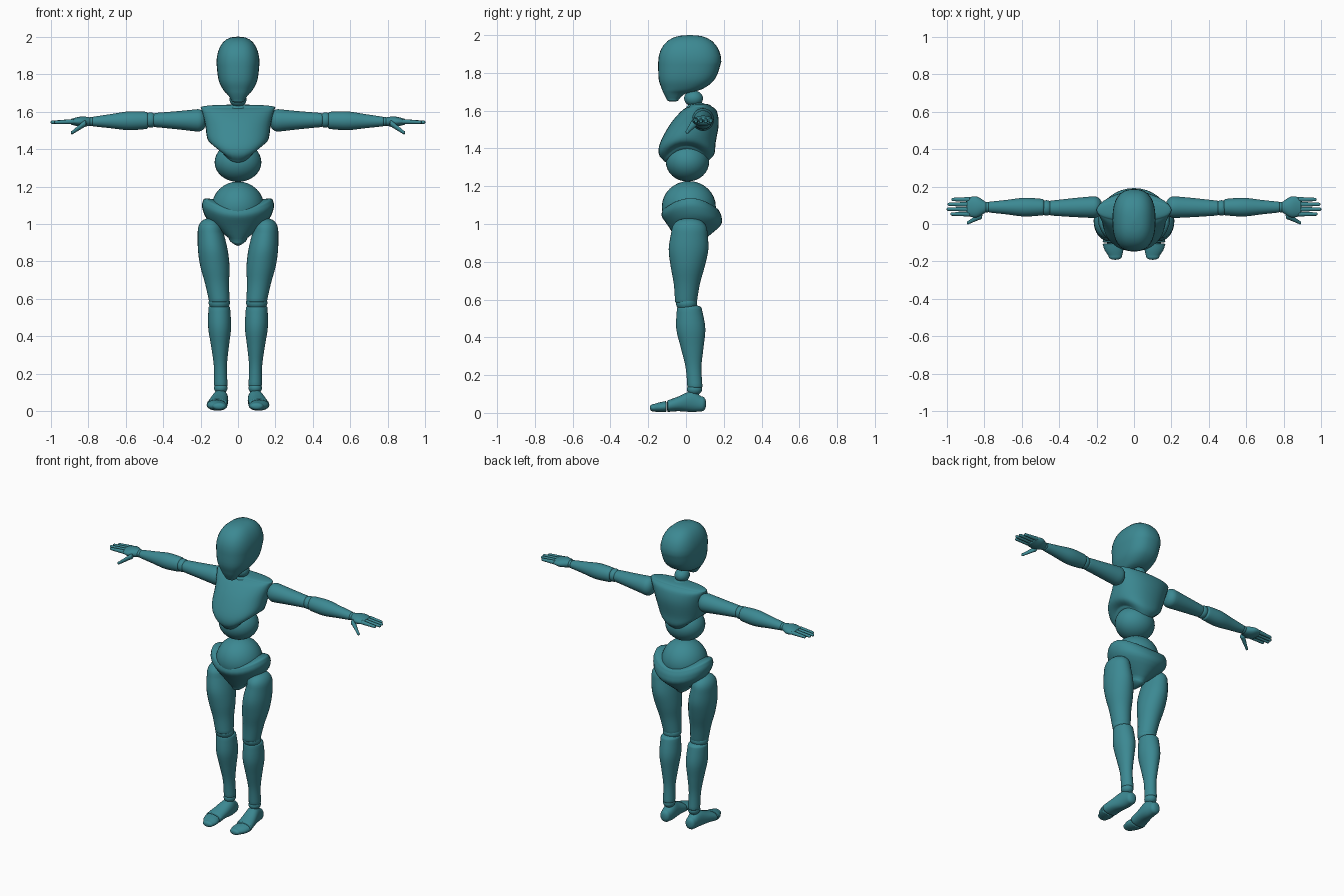
import bpy
import bmesh
from math import cos, sin, pi, copysign
from mathutils import Vector, Matrix

default_cube = bpy.data.objects.get("Cube")
if default_cube:
    bpy.data.objects.remove(default_cube, do_unlink=True)

# One colour for the whole figure
COLOUR = (0.045, 0.25, 0.29, 1)
teal = bpy.data.materials.new("teal")
teal.use_nodes = True
teal.diffuse_color = COLOUR
teal.node_tree.nodes["Principled BSDF"].inputs["Base Color"].default_value = COLOUR

SEGMENTS = 32
STEPS = 4
DOME_STEPS = 7


def finish(name, bm):
    """Turn a bmesh into a smooth shaded object."""
    bmesh.ops.recalc_face_normals(bm, faces=bm.faces[:])
    for face in bm.faces:
        face.smooth = True
    mesh = bpy.data.meshes.new(name)
    bm.to_mesh(mesh)
    bm.free()
    mesh.materials.append(teal)
    obj = bpy.data.objects.new(name, mesh)
    bpy.context.collection.objects.link(obj)


def ball(name, centre, radii, side=1):
    """An ellipsoid joint."""
    bm = bmesh.new()
    bmesh.ops.create_uvsphere(bm, u_segments=SEGMENTS, v_segments=SEGMENTS // 2, radius=1)
    place = Matrix.Translation((centre[0] * side, centre[1], centre[2]))
    bm.transform(place @ Matrix.Diagonal((*radii, 1)))
    finish(name, bm)


def interpolate(rows):
    """Smooth spline through the cross-section rows."""
    points = [Vector(row) for row in rows]
    last = len(points) - 1
    result = []
    for i in range(last):
        b, c = points[i], points[i + 1]
        tangent_b = (c - points[max(i - 1, 0)]) / 2
        tangent_c = (points[min(i + 2, last)] - b) / 2
        for k in range(STEPS):
            t = k / STEPS
            u = 1 - t
            result.append(b + (c - b) * (t * t * (u + u + 1))
                          + tangent_b * (t * u * u) - tangent_c * (t * t * u))
    return result + [points[last]]


def dome(row, height):
    """Rows that round off an end of a loft."""
    rings = []
    for k in range(1, DOME_STEPS + 1):
        angle = pi / 2 * k / (DOME_STEPS + 0.1)
        ring = row.copy()
        ring[0] += height * sin(angle)
        for j in (3, 4, 5):
            ring[j] *= cos(angle) ** 0.75
        rings.append(ring)
    return rings


def loft(name, axis, rows, caps, power=2, side=1):
    """Rows hold position, two centres, two radii and a raised flank."""
    rows = interpolate(rows)
    direction = copysign(1, rows[-1][0] - rows[0][0])
    rows = (dome(rows[0], -direction * caps[0])[::-1] + rows
            + dome(rows[-1], direction * caps[1]))
    bm = bmesh.new()
    rings = []
    for p, u, v, ru, rv, lift in rows:
        ring = []
        for k in range(SEGMENTS):
            angle = 2 * pi * k / SEGMENTS
            c, s = cos(angle), sin(angle)
            a = u + ru * copysign(abs(c) ** (2 / power), c)
            b = v + rv * copysign(abs(s) ** (2 / power), s)
            along = p + lift * c * c
            x, y, z = {"x": (along, a, b), "y": (a, along, b), "z": (a, b, along)}[axis]
            ring.append(bm.verts.new((x * side, y, z)))
        rings.append(ring)
    for lower, upper in zip(rings, rings[1:]):
        for k in range(SEGMENTS):
            n = (k + 1) % SEGMENTS
            bm.faces.new((lower[k], lower[n], upper[n], upper[k]))
    bm.faces.new(rings[0])
    bm.faces.new(rings[-1])
    finish(name, bm)


def body(name, rows, caps, power=2):
    """A central part: rows hold height, depth centre, half width, half depth, raised flank."""
    loft(name, "z", [(z, 0, y, rx, ry, lift) for z, y, rx, ry, lift in rows], caps, power)


def limb(name, axis, start, end, widths, depths, caps, side):
    """A part along a straight bone with evenly spaced cross-sections."""
    start, end = Vector(start), Vector(end)
    along = "xyz".index(axis)
    across = [i for i in range(3) if i != along]
    rows = []
    for i, (width, depth) in enumerate(zip(widths, depths)):
        centre = start.lerp(end, i / (len(widths) - 1))
        rows.append((centre[along], *(centre[j] for j in across), width, depth, 0))
    loft(name, axis, rows, caps, side=side)


def build_arm(label, side):
    """Upper arm, forearm and hand joined by balls."""
    limb(label + "_upper_arm", "x", (.215, .09, 1.553), (.44, .085, 1.555),
         (.058, .05, .04), (.06, .048, .038), (.045, .02), side)
    ball(label + "_elbow", (.467, .086, 1.555), (.036, .041, .041), side)
    limb(label + "_forearm", "x", (.49, .09, 1.553), (.77, .09, 1.547),
         (.044, .05, .039, .029), (.046, .05, .038, .026), (.015, .012), side)
    ball(label + "_wrist", (.784, .09, 1.547), (.022, .028, .024), side)
    limb(label + "_palm", "x", (.795, .09, 1.547), (.885, .092, 1.546),
         (.03, .056, .05), (.024, .027, .017), (.01, .008), side)
    limb(label + "_thumb", "x", (.82, .045, 1.535), (.885, .007, 1.488),
         (.02, .014, .009), (.018, .014, .01), (.01, .007), side)
    fingers = {"index": .97, "middle": .99, "ring": .985, "little": .965}
    for i, (finger, reach) in enumerate(fingers.items()):
        y = .053 + .026 * i
        radii = (.013, .011, .009)
        limb(f"{label}_{finger}_finger", "x", (.88, y, 1.547), (reach, y, 1.543),
             radii, radii, (.005, .01), side)


def build_leg(label, side):
    """Thigh, shin and two-piece foot joined by balls."""
    limb(label + "_thigh", "z", (.1, 0, .59), (.147, .018, .96),
         (.055, .064, .078, .079, .068), (.058, .069, .09, .105, .095), (.015, .07), side)
    ball(label + "_knee", (.1, .003, .58), (.057, .056, .045), side)
    limb(label + "_shin", "z", (.092, .047, .14), (.1, .018, .55),
         (.036, .035, .047, .061, .058), (.04, .042, .06, .077, .066), (.012, .022), side)
    ball(label + "_ankle", (.092, .045, .125), (.036, .04, .032), side)
    loft(label + "_foot", "y", [
        (.08, .093, .048, .034, .04, 0), (.03, .094, .06, .042, .055, 0),
        (-.04, .105, .048, .05, .039, 0), (-.095, .112, .036, .055, .031, 0)],
        (.026, .006), 2.2, side)
    limb(label + "_toes", "y", (.114, -.108, .033), (.1, -.17, .027),
         (.053, .05, .036), (.029, .026, .02), (.006, .021), side)


# Head with a narrow chin at the front and flattened sides
body("head", [
    (1.66, -.07, .035, .032, 0), (1.69, -.06, .055, .058, 0),
    (1.715, -.02, .078, .108, 0), (1.77, .005, .104, .15, 0),
    (1.86, .02, .115, .167, 0)], (.012, .14), 2.5)

# Neck
ball("neck_ball", (0, .04, 1.665), (.045, .05, .042))
ball("neck_base", (0, .06, 1.61), (.06, .06, .035))

# Torso: rib cage shell arched over a round abdomen
body("chest", [
    (1.335, 0, .105, .118, .08), (1.37, .003, .145, .147, .06),
    (1.43, .01, .165, .147, .03), (1.53, .045, .175, .128, 0),
    (1.6, .07, .192, .092, 0), (1.622, .075, .2, .06, 0)], (.015, .015), 2.2)
ball("abdomen", (0, .008, 1.33), (.125, .115, .105))

# Pelvis: hip shell that wraps a round belly
ball("belly", (0, .015, 1.09), (.14, .143, .137))
body("pelvis", [
    (.905, .02, .05, .06, .02), (.99, .043, .16, .138, .03),
    (1.04, .03, .192, .158, .05), (1.07, .025, .185, .15, .06)], (.022, .025))

# Both sides of the body
for label, side in (("left", 1), ("right", -1)):
    build_arm(label, side)
    build_leg(label, side)
